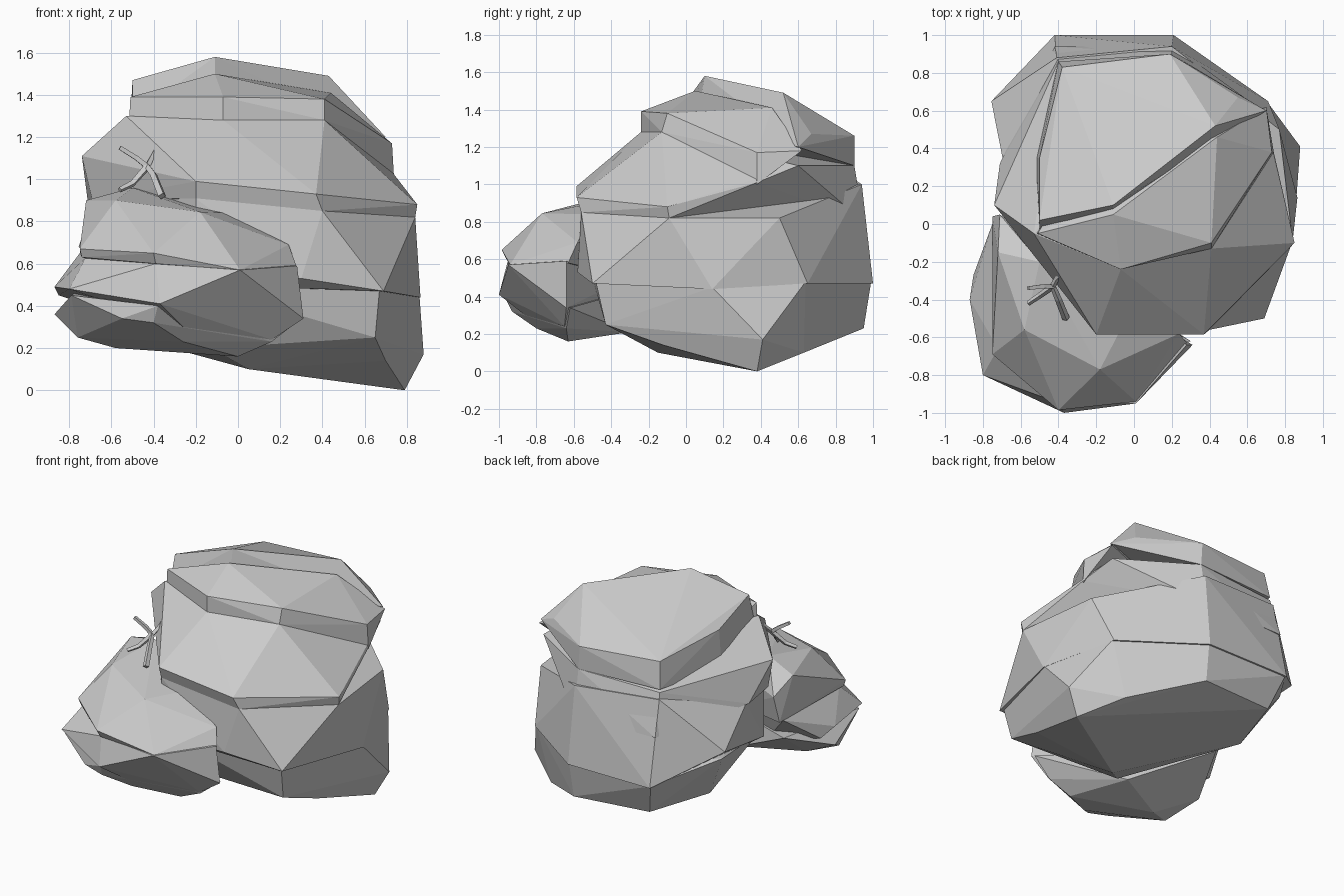
import bpy
import bmesh
import math
from mathutils import Vector

default_cube = bpy.data.objects.get("Cube")
if default_cube:
    bpy.data.objects.remove(default_cube, do_unlink=True)


def make_material(name, colour):
    material = bpy.data.materials.new(name)
    material.use_nodes = True
    material.diffuse_color = colour
    shader = material.node_tree.nodes.get("Principled BSDF")
    shader.inputs["Base Color"].default_value = colour
    shader.inputs["Roughness"].default_value = .9
    return material


stone_grey = make_material("stone grey", (.6, .6, .6, 1))


def stone_layer(name, upper, lower):
    """Chiselled block of stone: flat-faced hull around an upper and a lower outline."""
    bm = bmesh.new()
    for corner in upper + lower:
        bm.verts.new(corner)
    hull = bmesh.ops.convex_hull(bm, input=bm.verts[:])
    # Remove the corners that ended up inside the block
    unused = [v for v in bm.verts if not v.link_faces]
    bmesh.ops.delete(bm, geom=unused, context="VERTS")
    # Merge nearly flat neighbouring facets
    bmesh.ops.dissolve_limit(bm, angle_limit=math.radians(2),
                             verts=bm.verts[:], edges=bm.edges[:])
    bmesh.ops.recalc_face_normals(bm, faces=bm.faces[:])
    mesh = bpy.data.meshes.new(name)
    bm.to_mesh(mesh)
    bm.free()
    mesh.materials.append(stone_grey)
    layer = bpy.data.objects.new(name, mesh)
    bpy.context.collection.objects.link(layer)
    return layer


# Large boulder: sloping crown at the top
stone_layer(
    "boulder_crown",
    [(-.5, .02, 1.47), (-.11, .1, 1.58), (.43, .52, 1.49), (.55, .67, 1.27),
     (.19, .9, 1.26), (-.38, .83, 1.28), (-.5, .35, 1.35)],
    [(-.5, -.03, 1.3), (-.11, .05, 1.3), (.44, .46, 1.2), (.7, .6, 1.2),
     (.2, .9, 1.1), (-.4, .86, 1.1), (-.52, .35, 1.1)])

# Large boulder: step in front of the crown
stone_layer(
    "boulder_step",
    [(-.51, -.05, 1.39), (-.07, -.24, 1.39), (.41, -.1, 1.38),
     (.73, .38, 1.17), (.44, .46, 1.41), (-.11, .05, 1.5)],
    [(-.52, -.05, 1.2), (-.07, -.24, 1.28), (.41, -.13, 1.28),
     (.74, .38, 1), (.7, .62, 1.18), (-.3, .3, 1.1)])

# Large boulder: broad shoulder with an overhanging rim
stone_layer(
    "boulder_shoulder",
    [(-.07, -.24, 1.28), (.41, -.13, 1.28), (.74, .38, 1.01),
     (-.53, -.05, 1.3), (-.51, .3, 1.15), (-.4, .86, 1.08),
     (.2, .9, 1.1), (.68, .6, 1.1), (-.74, .1, 1.11)],
    [(-.2, -.585, .99), (.37, -.585, .93), (.85, -.1, .88),
     (-.2, -.56, .91), (.4, -.56, .85), (.84, -.09, .82),
     (-.69, .08, .9), (-.71, .32, .88), (.2, .95, .8), (-.42, .94, .8)])

# Large boulder: main body
stone_layer(
    "boulder_body",
    [(-.2, -.56, .91), (.4, -.56, .85), (.84, -.09, .82), (.77, .5, .82),
     (.2, .94, 1), (-.41, .88, 1.04), (-.69, .32, .88), (-.6, 0, .9)],
    [(-.2, -.54, .5), (.3, -.58, .53), (.69, -.5, .47), (.865, .14, .44),
     (.71, .65, .47), (.21, 1, .47), (-.42, 1, .47), (-.755, .65, .68),
     (-.6, 0, .5)])

# Large boulder: tapering foot
stone_layer(
    "boulder_foot",
    [(.67, -.48, .47), (.86, .14, .45), (.71, .64, .48), (.21, .99, .48),
     (-.42, .99, .48), (-.7, .6, .6), (-.55, 0, .5), (-.2, -.5, .5)],
    [(.65, -.43, .25), (.7, -.12, .14), (.88, .41, .17), (.79, .38, 0),
     (.6, .63, .1), (.2, .95, .23), (-.35, .9, .25), (.05, -.15, .1),
     (-.13, -.32, .2), (-.5, .45, .25)])

# Small boulder: raised top
stone_layer(
    "small_boulder_top",
    [(-.58, -.56, .9), (-.18, -.77, .845), (-.72, -.15, .9),
     (-.5, -.2, .96), (-.04, -.5, .84), (.24, -.58, .69), (-.71, .05, .82)],
    [(-.58, -.57, .84), (-.18, -.78, .785), (-.75, -.69, .67),
     (-.4, -.985, .65), (.01, -.94, .57), (.28, -.63, .58),
     (-.74, -.68, .63), (-.39, -.96, .6), (-.75, .04, .65), (-.2, -.3, .5)])

# Small boulder: wide middle
stone_layer(
    "small_boulder_middle",
    [(-.72, -.66, .63), (-.39, -.95, .6), (.01, -.95, .57),
     (.28, -.64, .59), (-.75, 0, .65)],
    [(-.87, -.4, .49), (-.8, -.8, .48), (-.37, -1, .41), (.31, -.64, .34),
     (-.85, -.27, .45), (.16, -.65, .24), (-.26, -.86, .3), (-.4, -.3, .3)])

# Small boulder: underside
stone_layer(
    "small_boulder_foot",
    [(-.87, -.4, .36), (-.79, -.78, .45), (-.38, -.97, .4),
     (.3, -.62, .34), (-.72, -.05, .5)],
    [(-.76, -.6, .25), (-.58, -.5, .2), (-.55, -.9, .34), (-.4, -.93, .32),
     (-.26, -.8, .23), (0, -.63, .16), (.16, -.64, .23), (-.2, -.3, .21)])


# Dry twig resting between the boulders
def twig_branch(name, path, thickness):
    curve = bpy.data.curves.new(name, "CURVE")
    curve.dimensions = "3D"
    curve.bevel_depth = thickness
    curve.bevel_resolution = 0
    curve.use_fill_caps = True
    spline = curve.splines.new("POLY")
    spline.points.add(len(path) - 1)
    for index, (point, position) in enumerate(zip(spline.points, path)):
        point.co = Vector(position).to_4d()
        point.radius = 1 - .4 * index / len(path)
    spline.use_smooth = False
    curve.materials.append(stone_grey)
    branch = bpy.data.objects.new(name, curve)
    bpy.context.collection.objects.link(branch)


fork = (-.43, -.33, 1.06)
twig_branch("twig_stem", [(-.36, -.5, .92), (-.4, -.4, 1.02), fork,
                          (-.48, -.33, 1.1), (-.56, -.34, 1.15)], .02)
twig_branch("twig_prong", [fork, (-.41, -.29, 1.1), (-.39, -.27, 1.14)], .016)
twig_branch("twig_leg", [fork, (-.5, -.38, .98), (-.56, -.42, .95)], .018)
